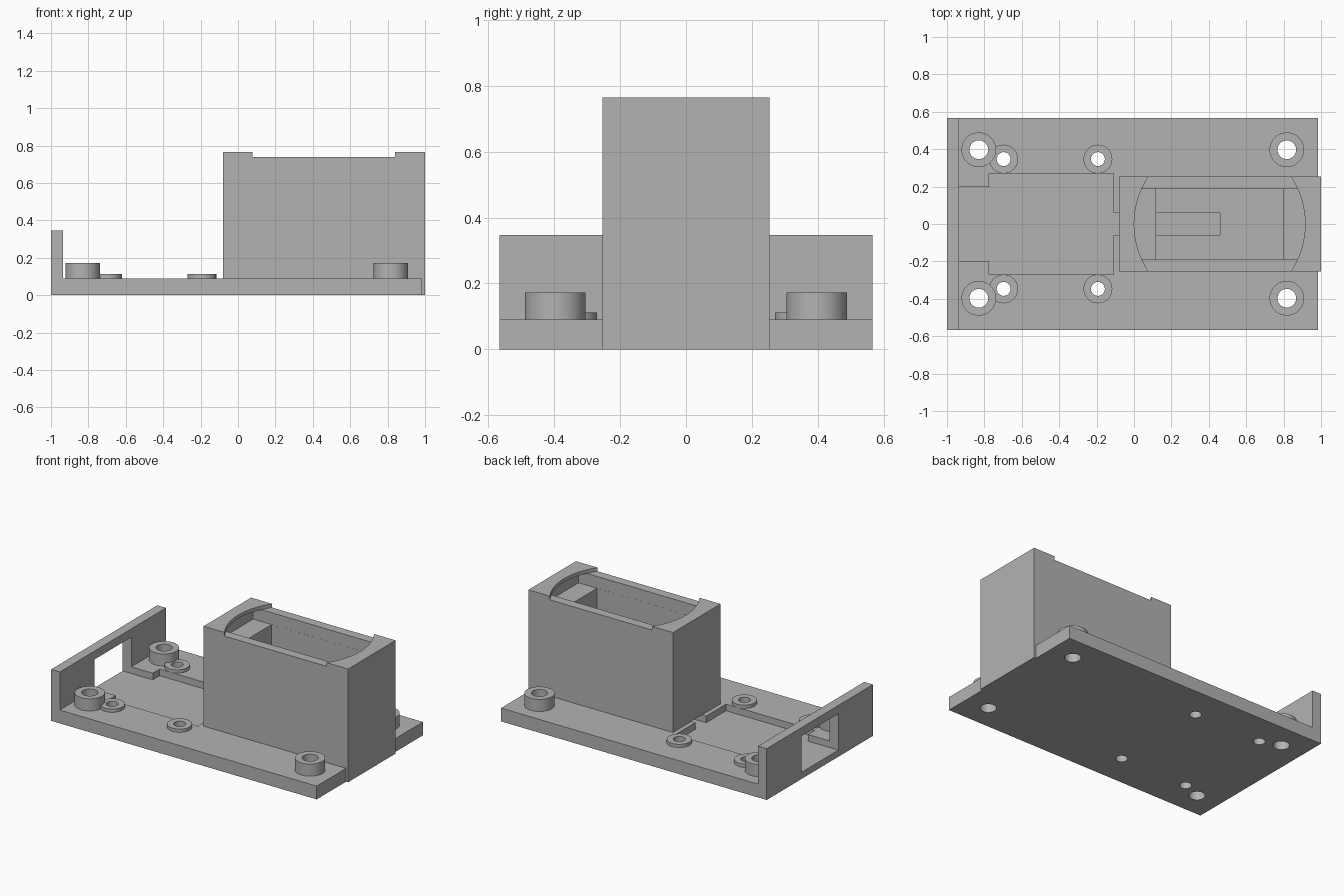
import bpy
import bmesh
import math

if "Cube" in bpy.data.objects:
    bpy.data.objects.remove(bpy.data.objects["Cube"])

grey = bpy.data.materials.new("plain_grey")
grey.use_nodes = True
grey.diffuse_color = (0.45, 0.45, 0.45, 1)
grey.node_tree.nodes["Principled BSDF"].inputs["Base Color"].default_value = grey.diffuse_color


def finish(name, bm):
    bmesh.ops.recalc_face_normals(bm, faces=bm.faces)
    mesh = bpy.data.meshes.new(name)
    bm.to_mesh(mesh)
    bm.free()
    mesh.materials.append(grey)
    obj = bpy.data.objects.new(name, mesh)
    bpy.context.collection.objects.link(obj)
    return obj


def prism(name, outline, start, depth):
    """Extrude a closed outline of 3D points along one axis vector."""
    bm = bmesh.new()
    face = bm.faces.new([bm.verts.new(p) for p in outline])
    top = bmesh.ops.extrude_face_region(bm, geom=[face])["geom"]
    moved = [v for v in top if isinstance(v, bmesh.types.BMVert)]
    bmesh.ops.translate(bm, verts=moved, vec=depth)
    bmesh.ops.translate(bm, verts=bm.verts, vec=start)
    return finish(name, bm)


def box(name, x0, x1, half_y, z0, z1):
    outline = [(x0, -half_y, z0), (x1, -half_y, z0), (x1, half_y, z0), (x0, half_y, z0)]
    return prism(name, outline, (0, 0, 0), (0, 0, z1 - z0))


def cylinder(name, x, y, radius, z0, z1, sides=48):
    outline = [(radius * math.cos(math.tau * i / sides),
                radius * math.sin(math.tau * i / sides), z0) for i in range(sides)]
    return prism(name, outline, (x, y, 0), (0, 0, z1 - z0))


def combine(obj, other, operation):
    """Apply an exact boolean and discard the helper."""
    mod = obj.modifiers.new(operation, "BOOLEAN")
    mod.operation, mod.solver, mod.object = operation, "EXACT", other
    graph = bpy.context.evaluated_depsgraph_get()
    mesh = bpy.data.meshes.new_from_object(obj.evaluated_get(graph))
    obj.modifiers.clear()
    obj.data = mesh
    bpy.data.objects.remove(other)


WIDTH, FLOOR, RECESS = 0.567, 0.09, 0.045
MID = 0.458  # centre of the housing pocket

# Base plate with upright end wall, as one L profile
profile = [(-1, 0), (0.985, 0), (0.985, FLOOR), (-0.935, FLOOR), (-0.935, 0.347), (-1, 0.347)]
body = prism("base_and_housing", [(x, -WIDTH, z) for x, z in profile],
             (0, 0, 0), (0, 2 * WIDTH, 0))

# Tall housing
combine(body, box("housing", -0.08, 1, 0.253, 0, 0.765), "UNION")

# Housing pocket: shelf level, deep well, shallow round cut on top
combine(body, box("shelf_cut", MID - 0.478, MID + 0.478, 0.19, 0.66, 0.741), "DIFFERENCE")
combine(body, box("well_cut", MID - 0.34, MID + 0.34, 0.1895, FLOOR, 0.7), "DIFFERENCE")
combine(body, cylinder("round_cut", MID, 0, 0.457, 0.74, 0.9, 128), "DIFFERENCE")

# Stepped floor recess with a cable channel running under the housing
half = [(-1.1, 0.197), (-0.775, 0.197), (-0.775, 0.27), (-0.11, 0.27), (-0.11, 0.058), (0.46, 0.058)]
outline = half + [(x, -y) for x, y in reversed(half)]
combine(body, prism("recess_cut", [(x, y, RECESS) for x, y in outline],
                    (0, 0, 0), (0, 0, 0.0465)), "DIFFERENCE")

# Window in the end wall
combine(body, box("window_cut", -1.1, -0.9, 0.197, 0.07, 0.29), "DIFFERENCE")

# Screw bosses with through holes, mirrored front and back
parts = [body]
bosses = [("corner_boss", -0.83, 0.397, 0.0925, 0.05, 0.172),
          ("corner_boss", 0.817, 0.397, 0.0925, 0.05, 0.172),
          ("board_boss", -0.697, 0.347, 0.077, 0.037, 0.112),
          ("board_boss", -0.193, 0.347, 0.077, 0.037, 0.112)]
for name, x, y, radius, hole, top in bosses:
    for side in (-1, 1):
        boss = cylinder(name, x, side * y, radius, FLOOR, top)
        for target in (boss, body):
            combine(target, cylinder("hole_cut", x, side * y, hole, -0.1, 0.3), "DIFFERENCE")
        parts.append(boss)

# Smooth round walls, crisp edges
bpy.ops.object.select_all(action="DESELECT")
for part in parts:
    part.select_set(True)
bpy.context.view_layer.objects.active = body
bpy.ops.object.shade_smooth_by_angle(angle=math.radians(30))
